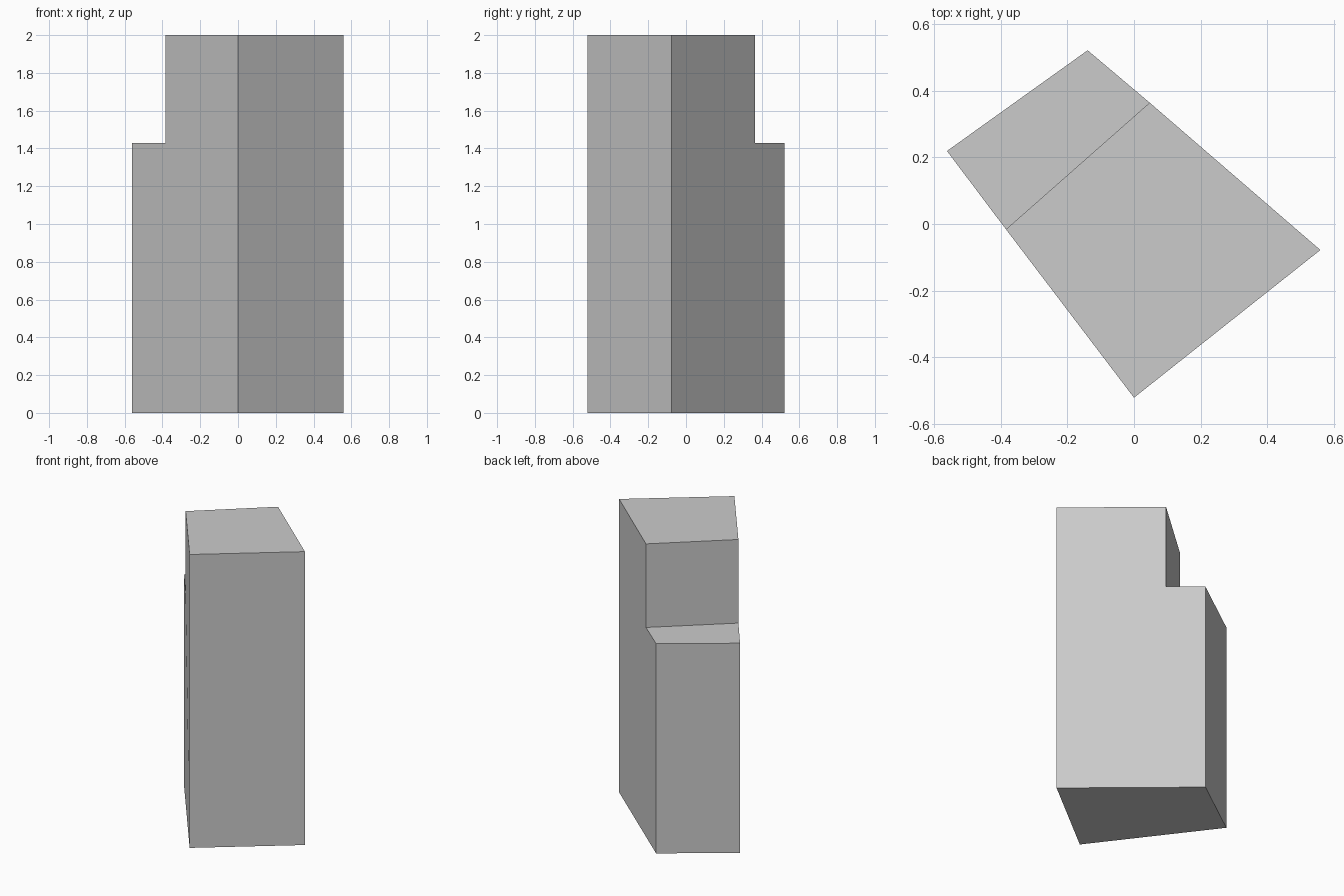
import bpy, bmesh

if "Cube" in bpy.data.objects:
    bpy.data.objects.remove(bpy.data.objects["Cube"])

HEIGHT, STEP = 2.0, 1.43

# Plan positions along each long side: low end, step line, tall end
left_plan = [(-0.561, 0.219), (-0.384, -0.016), (0.0, -0.521)]
right_plan = [(-0.139, 0.521), (0.047, 0.364), (0.559, -0.078)]


def stepped_side(bm, plan):
    """Vertices of the L-shaped outline standing on one side of the plan."""
    low, mid, tall = plan
    outline = [(low, 0), (tall, 0), (tall, HEIGHT),
               (mid, HEIGHT), (mid, STEP), (low, STEP)]
    return [bm.verts.new((x, y, z)) for (x, y), z in outline]


# Stepped block: two side outlines joined by a strip of quads
bm = bmesh.new()
left = stepped_side(bm, left_plan)
right = stepped_side(bm, right_plan)
bm.faces.new(left)
bm.faces.new(right[::-1])
for i in range(6):
    j = (i + 1) % 6
    bm.faces.new((left[j], left[i], right[i], right[j]))
bmesh.ops.recalc_face_normals(bm, faces=bm.faces)

mesh = bpy.data.meshes.new("stepped_block")
bm.to_mesh(mesh)
bm.free()
block = bpy.data.objects.new("stepped_block", mesh)
bpy.context.collection.objects.link(block)
